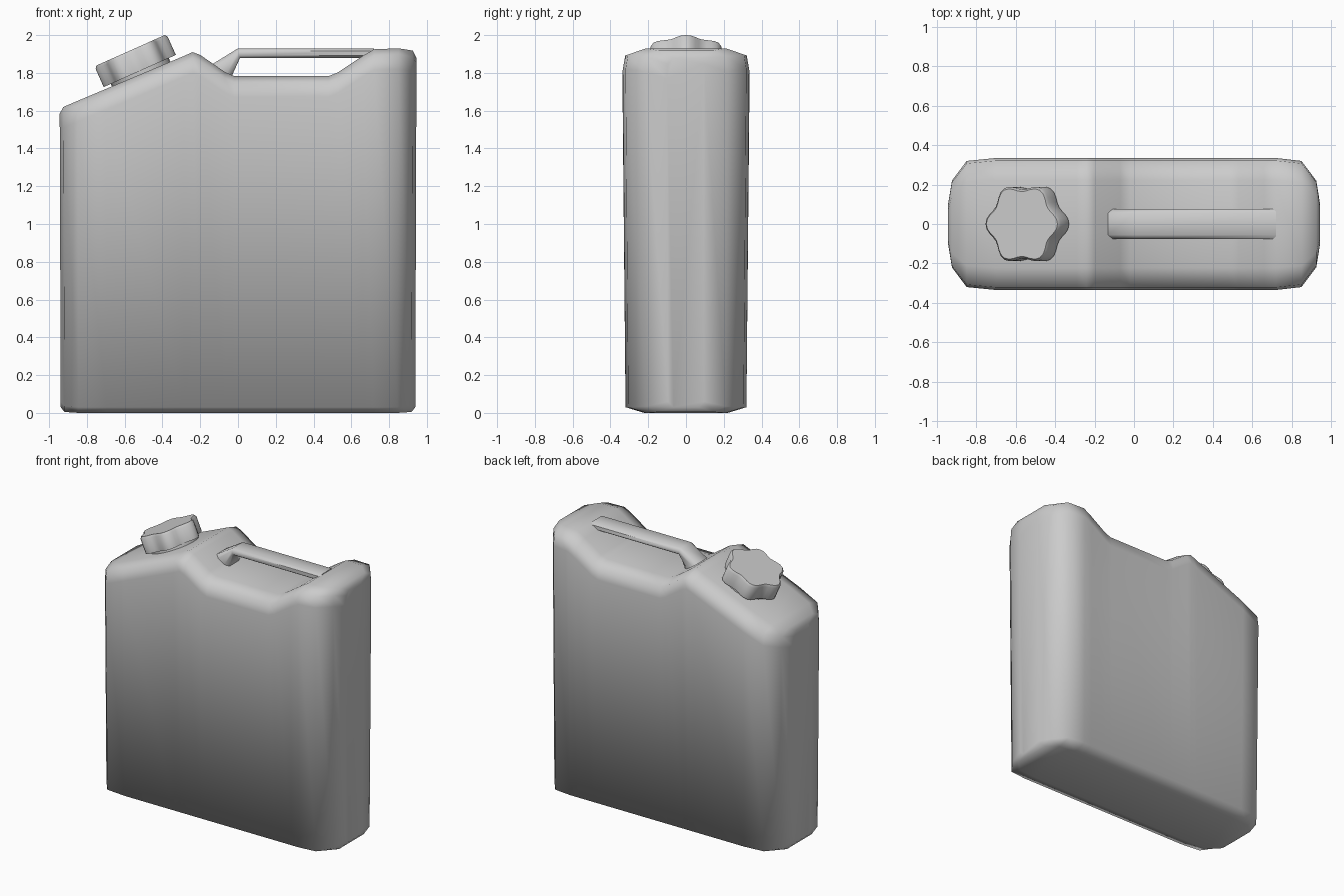
import bpy, bmesh, math
from mathutils import Matrix

if "Cube" in bpy.data.objects:
    bpy.data.objects.remove(bpy.data.objects["Cube"])


def loft(name, rings, matrix=None, sharp=None):
    """Skin closed rings of equal size, cap both ends, shade smooth."""
    bm = bmesh.new()
    loops = [[bm.verts.new(p) for p in ring] for ring in rings]
    n = len(loops[0])
    for a, b in zip(loops, loops[1:]):
        for i in range(n):
            j = (i + 1) % n
            bm.faces.new((a[i], a[j], b[j], b[i]))
    bm.faces.new(loops[0])
    bm.faces.new(loops[-1])
    bmesh.ops.recalc_face_normals(bm, faces=bm.faces)
    if matrix:
        bm.transform(matrix)
    mesh = bpy.data.meshes.new(name)
    bm.to_mesh(mesh)
    bm.free()
    ob = bpy.data.objects.new(name, mesh)
    bpy.context.collection.objects.link(ob)
    bpy.ops.object.select_all(action='DESELECT')
    bpy.context.view_layer.objects.active = ob
    ob.select_set(True)
    if sharp:
        bpy.ops.object.shade_smooth_by_angle(angle=math.radians(sharp))
    else:
        bpy.ops.object.shade_smooth()
    return ob


def body_section(x, w, bottom, top):
    half = [(0.66 * w, bottom), (0.955 * w, bottom + 0.03), (w, top - 0.11),
            (0.96 * w, top - 0.033), (0.66 * w, top)]
    pts = half + [(-y, z) for y, z in reversed(half)]
    return [(x * (0.993 + 0.0037 * z), y, z) for y, z in pts]


# Tank body: x, half width, bottom height, top height
stations = [
    (-0.945, 0.10, 0.03, 1.585), (-0.925, 0.22, 0.005, 1.62),
    (-0.85, 0.32, 0, 1.652), (-0.70, 0.335, 0, 1.715),
    (-0.29, 0.335, 0, 1.888), (-0.24, 0.335, 0, 1.91),
    (-0.20, 0.335, 0, 1.895), (-0.07, 0.335, 0, 1.805),
    (-0.02, 0.335, 0, 1.783), (0.48, 0.335, 0, 1.783),
    (0.53, 0.335, 0, 1.803), (0.66, 0.335, 0, 1.89),
    (0.72, 0.335, 0, 1.925), (0.85, 0.32, 0, 1.93),
    (0.925, 0.22, 0.005, 1.918), (0.945, 0.10, 0.03, 1.88),
]
loft("tank_body", [body_section(*s) for s in stations])

# Handle: top and underside point of each section, chamfered across y
handle_path = [((-0.17, 1.825), (-0.03, 1.765)), ((-0.13, 1.85), (-0.03, 1.79)),
               ((0.0, 1.93), (0.01, 1.878)), ((0.72, 1.93), (0.72, 1.878))]
handle_shape = [(0.055, 0), (0.075, 0.25), (0.075, 0.75), (0.055, 1),
                (-0.055, 1), (-0.075, 0.75), (-0.075, 0.25), (-0.055, 0)]
loft("handle", [[(t[0] + (b[0] - t[0]) * f, y, t[1] + (b[1] - t[1]) * f)
                 for y, f in handle_shape] for t, b in handle_path], sharp=50)

# Tilted neck and six-lobed screw cap
tilt = Matrix.Translation((-0.52, 0, 1.81)) @ Matrix.Rotation(math.radians(-24), 4, 'Y')


def lobed_ring(z, r, lobe, n=48):
    ring = []
    for i in range(n):
        a = 2 * math.pi * i / n
        rad = r + lobe * math.cos(6 * a)
        ring.append((rad * math.cos(a), rad * math.sin(a), z))
    return ring


loft("neck", [lobed_ring(z, 0.168, 0, 24) for z in (-0.08, 0.01)], tilt, 40)
loft("screw_cap", [lobed_ring(0, 0.192, 0.017), lobed_ring(0.105, 0.192, 0.017),
                   lobed_ring(0.12, 0.181, 0.017)], tilt, 40)
